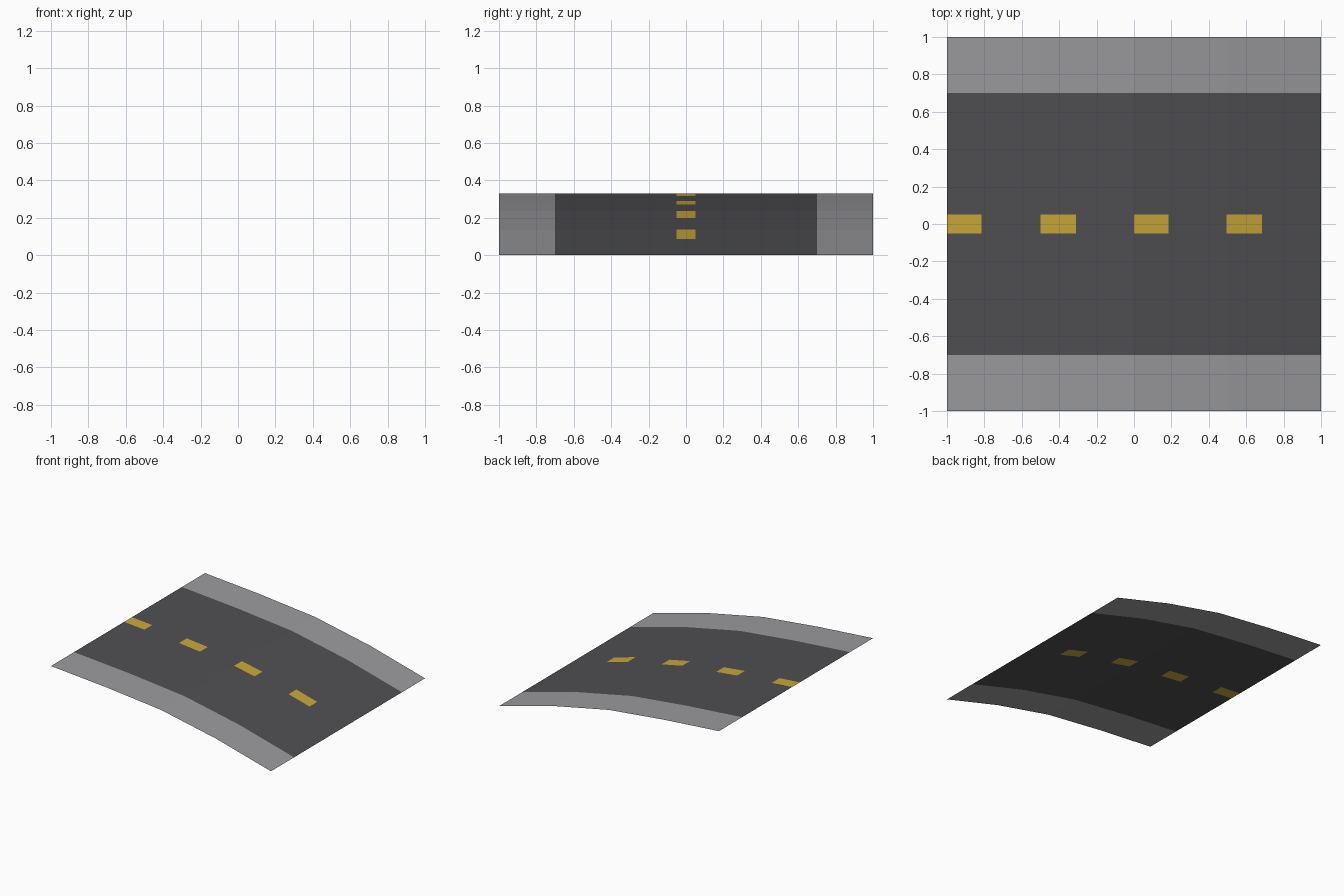
import bpy, bmesh

if "Cube" in bpy.data.objects:
    bpy.data.objects.remove(bpy.data.objects["Cube"])

def material(name, rgb):
    m = bpy.data.materials.new(name)
    m.diffuse_color = (*rgb, 1)
    m.use_nodes = True
    m.node_tree.nodes["Principled BSDF"].inputs["Base Color"].default_value = m.diffuse_color
    return m

# Crest profile (x, z): almost level at the left, steeper to the right
PROFILE = [(-1, .33), (-.5, .29), (0, .237), (.5, .135), (1, 0)]
# Painted dashes along the centre line
DASHES = [(-1, -.815), (-.5, -.31), (0, .185), (.495, .685)]

def height(x):
    for (x0, z0), (x1, z1) in zip(PROFILE, PROFILE[1:]):
        if x <= x1:
            return z0 + (z1 - z0) * (x - x0) / (x1 - x0)
    return 0

# Road sheet, cut along the kerb lines and dash edges
xs = sorted({p[0] for p in PROFILE} | {e for d in DASHES for e in d})
ys = [-1, -.7, -.05, .05, .7, 1]
bm = bmesh.new()
rows = [[bm.verts.new((x, y, height(x))) for y in ys] for x in xs]
for a, b in zip(rows, rows[1:]):
    for j in range(len(ys) - 1):
        f = bm.faces.new((a[j], b[j], b[j + 1], a[j + 1]))
        c = f.calc_center_median()
        if abs(c.y) > .7:
            f.material_index = 1
        elif abs(c.y) < .05 and any(s < c.x < e for s, e in DASHES):
            f.material_index = 2

mesh = bpy.data.meshes.new("road")
bm.to_mesh(mesh)
bm.free()
for m in (material("asphalt", (.08, .08, .085)),
          material("pavement grey", (.33, .33, .345)),
          material("line yellow", (.60, .39, .04))):
    mesh.materials.append(m)
road = bpy.data.objects.new("road", mesh)
bpy.context.collection.objects.link(road)
